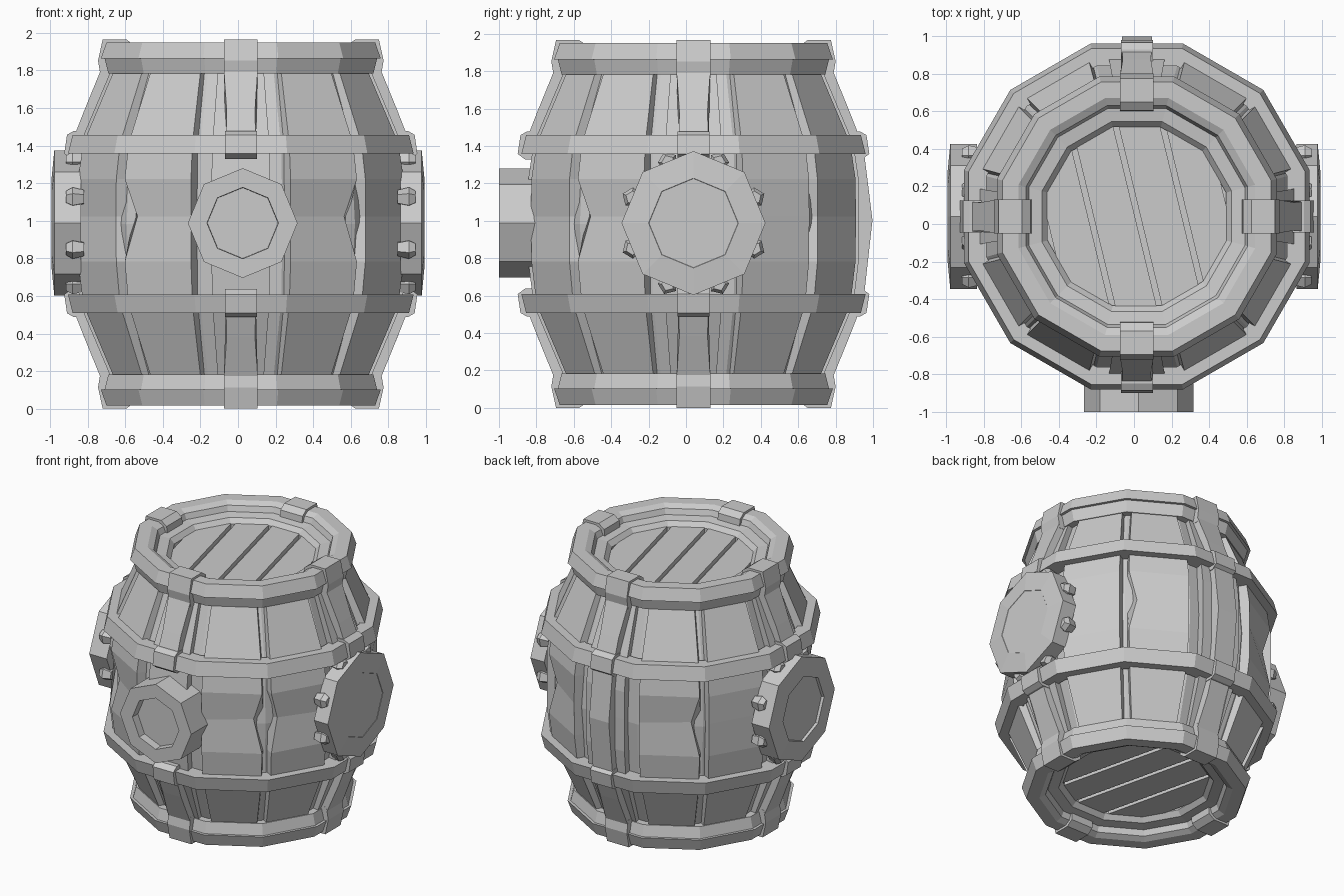
import bpy, bmesh, math
from math import cos, sin, tan, pi, radians
from mathutils import Matrix, Vector

cube = bpy.data.objects.get("Cube")
if cube:
    bpy.data.objects.remove(cube)

CENTRE = Vector((0.015, 0.04, 0.983))   # middle of the barrel
SIDES = 12
HALF = pi / SIDES

grey = bpy.data.materials.new("plain_grey")
grey.use_nodes = True
grey.diffuse_color = (0.6, 0.6, 0.6, 1)
grey.node_tree.nodes["Principled BSDF"].inputs["Base Color"].default_value = (0.6, 0.6, 0.6, 1)


def finish(bm, name, mirrored=False):
    """Turn a bmesh into an object around the barrel centre."""
    bmesh.ops.remove_doubles(bm, verts=bm.verts, dist=0.0005)
    bmesh.ops.recalc_face_normals(bm, faces=bm.faces)
    mesh = bpy.data.meshes.new(name)
    bm.to_mesh(mesh)
    bm.free()
    mesh.materials.append(grey)
    ob = bpy.data.objects.new(name, mesh)
    ob.location = CENTRE
    bpy.context.collection.objects.link(ob)
    if mirrored:
        mod = ob.modifiers.new("Mirror", 'MIRROR')
        mod.use_axis = (False, False, True)
        mod.use_mirror_merge = False


def lathe(bm, profile, sides, phase=0.0, closed=True, matrix=Matrix()):
    """Revolve (radius, height) points into a faceted body."""
    rings = []
    for i in range(sides):
        a = phase + 2 * pi * i / sides
        rings.append([bm.verts.new(matrix @ Vector((r * cos(a), r * sin(a), h))) for r, h in profile])
    count = len(profile)
    for i in range(sides):
        one, two = rings[i], rings[(i + 1) % sides]
        for j in range(count if closed else count - 1):
            k = (j + 1) % count
            bm.faces.new((one[j], two[j], two[k], one[k]))


def flat_ring(bm, profile, closed=True):
    """Twelve sided ring, measured to the middle of its flats."""
    lathe(bm, [(r / cos(HALF), h) for r, h in profile], SIDES, HALF, closed)


def slab(bm, profile, angle, widths):
    """Push a closed (outward, height) outline sideways by a half width per point."""
    turn = Matrix.Rotation(angle, 3, 'Z')
    sides = [[bm.verts.new(turn @ Vector((r, s * w, h))) for (r, h), w in zip(profile, widths)]
             for s in (-1, 1)]
    bm.faces.new(sides[0])
    bm.faces.new(sides[1][::-1])
    for j in range(len(profile)):
        k = (j + 1) % len(profile)
        bm.faces.new((sides[0][j], sides[0][k], sides[1][k], sides[1][j]))


# Inner wall behind the staves
bm = bmesh.new()
flat_ring(bm, [(0.64, 0.84), (0.80, 0.42), (0.83, 0), (0.80, -0.42), (0.64, -0.84)], closed=False)
finish(bm, "inner_wall")

# Staves: wide ones on the diagonals, narrow ones on the four axes, some with a chipped edge
ROWS = [(0.69, 0.82), (0.855, 0.43), (0.883, 0.24), (0.885, 0.04), (0.883, -0.2), (0.855, -0.43), (0.69, -0.82)]
CHIPPED = {7: 1, 8: -1, 10: 1, 11: -1, 4: 1, 2: -1}
for i in range(SIDES):
    bm = bmesh.new()
    narrow = i % 3 == 0
    turn = Matrix.Rotation(i * 2 * HALF, 3, 'Z')
    loops = []
    for n, (r, h) in enumerate(ROWS):
        loop = []
        for depth, side in ((0.1, -1), (0, -1), (0, 1), (0.1, 1)):
            rr = r - depth
            half = rr * tan(HALF) * 0.66 if narrow else r * tan(HALF) - 0.033
            if n == 3 and depth == 0 and CHIPPED.get(i) == side:
                rr, half = rr - 0.035, half - 0.06
            loop.append(bm.verts.new(turn @ Vector((rr, side * half, h))))
        loops.append(loop)
    for one, two in zip(loops, loops[1:]):
        for j in range(4):
            k = (j + 1) % 4
            bm.faces.new((one[j], one[k], two[k], two[j]))
    bm.faces.new(loops[0])
    bm.faces.new(loops[-1][::-1])
    finish(bm, f"stave_{i + 1}")

# Rims and hoops, top and bottom
bm = bmesh.new()
flat_ring(bm, [(0.62, 0.80), (0.705, 0.80), (0.725, 0.88), (0.745, 0.88), (0.715, 0.967), (0.63, 0.967),
               (0.59, 0.945), (0.575, 0.905), (0.505, 0.895), (0.475, 0.86), (0.475, 0.81)])
finish(bm, "rim", True)

bm = bmesh.new()
flat_ring(bm, [(0.80, 0.375), (0.92, 0.375), (0.895, 0.475), (0.80, 0.475)])
finish(bm, "hoop", True)

# Lids: a backing disc with slanted planks on it
bm = bmesh.new()
flat_ring(bm, [(0.55, 0.80), (0.55, 0.83), (0, 0.83)], closed=False)
finish(bm, "lid_backing", True)

across = Vector((0.972, 0.235, 0))
for n in range(4):
    bm = bmesh.new()
    bmesh.ops.create_circle(bm, cap_ends=True, segments=SIDES, radius=0.5,
                            matrix=Matrix.Translation((0, 0, 0.81)) @ Matrix.Rotation(HALF, 4, 'Z'))
    for side in (-1, 1):
        edge = across * (n * 0.243 - 0.36 + side * 0.107)
        bmesh.ops.bisect_plane(bm, geom=bm.verts[:] + bm.edges[:] + bm.faces[:],
                               plane_co=edge, plane_no=across * side, clear_outer=True)
    top = bmesh.ops.extrude_face_region(bm, geom=bm.faces[:])["geom"]
    for v in (g for g in top if isinstance(g, bmesh.types.BMVert)):
        v.co.z += 0.053
    finish(bm, f"lid_plank_{n + 1}", True)

# Straps: a clip over the rim, a strip down the staves, a clip over the hoop
for i, label in enumerate(("left", "back", "right", "front")):
    a = i * pi / 2
    bm = bmesh.new()
    slab(bm, [(0.56, 0.90), (0.565, 0.95), (0.61, 0.983), (0.735, 0.983), (0.76, 0.87),
              (0.745, 0.78), (0.66, 0.78)], a, [0.09] * 7)
    finish(bm, f"{label}_rim_clip", True)
    bm = bmesh.new()
    slab(bm, [(0.68, 0.82), (0.745, 0.82), (0.835, 0.6), (0.905, 0.42), (0.80, 0.42)], a,
         [0.09, 0.09, 0.075, 0.08, 0.08])
    finish(bm, f"{label}_strap", True)
    bm = bmesh.new()
    slab(bm, [(0.82, 0.345), (0.90, 0.345), (0.94, 0.375), (0.925, 0.475), (0.89, 0.495),
              (0.80, 0.495)], a, [0.085] * 6)
    finish(bm, f"{label}_hoop_clip", True)

# Bowed strip between the hoops at the back
bm = bmesh.new()
slab(bm, [(0.84, 0.4), (0.91, 0.4), (0.957, 0.02), (0.91, -0.4), (0.84, -0.4)], pi / 2, [0.08] * 5)
finish(bm, "back_middle_strap")


def bung(name, angle, base, reach, radius, inner, dome, depth, shift=0.0):
    """Eight sided plug with a slightly domed or sunken face, sticking out at an angle."""
    m = (Matrix.Rotation(angle, 4, 'Z') @ Matrix.Translation((0, shift, 0.005))
         @ Matrix.Rotation(pi / 2, 4, 'Y'))
    bm = bmesh.new()
    lathe(bm, [(0, base), (radius, base), (radius, reach - dome), (inner, reach),
               (inner - 0.002, reach - depth), (0, reach - depth)], 8, 0, closed=False, matrix=m)
    finish(bm, name)
    return m


# Front spout and the two side bungs
bung("front_spout", -pi / 2, 0.76, 1.04, 0.292, 0.19, 0, 0.06, 0.01)
for name, angle, reach, depth in (("left", 0, 0.977, 0.002), ("right", pi, 1.007, 0.02)):
    m = bung(f"{name}_bung", angle, 0.85, reach, 0.385, 0.24, 0.014, depth)
    # Pegs around the bung
    bm = bmesh.new()
    for k in range(8):
        peg = (m @ Matrix.Rotation(radians(22.5 + 45 * k), 4, 'Z') @ Matrix.Translation((0.355, 0, 0.885)))
        lathe(bm, [(0, -0.05), (0.04, -0.05), (0.055, 0.01), (0.035, 0.045), (0, 0.045)],
              5, 0, closed=False, matrix=peg)
    finish(bm, f"{name}_bung_pegs")
